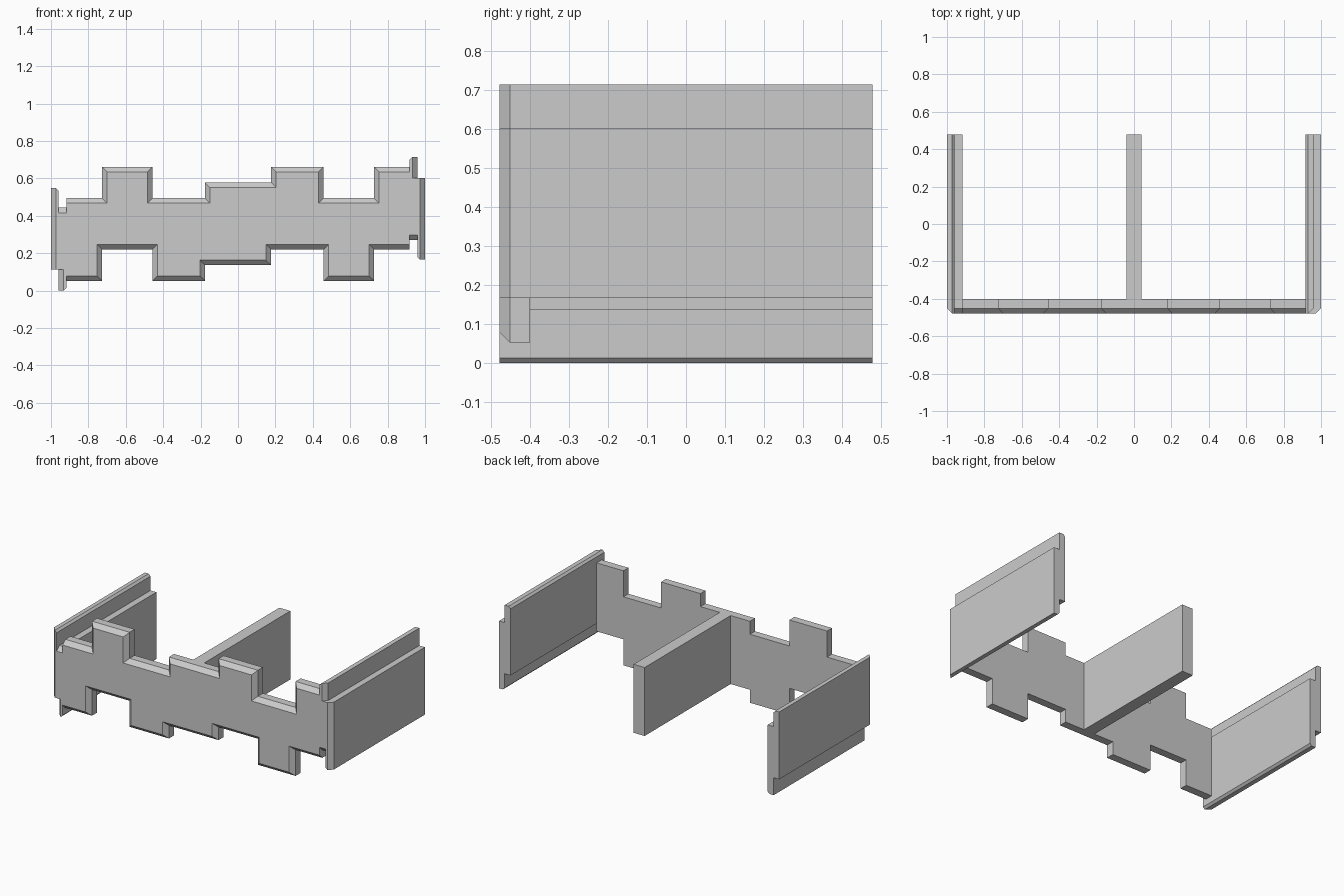
import bpy, bmesh
from mathutils import Matrix, Vector

cube = bpy.data.objects.get("Cube")
if cube:
    bpy.data.objects.remove(cube, do_unlink=True)

grey = bpy.data.materials.new("plain grey")
grey.use_nodes = True
grey.diffuse_color = (0.6, 0.6, 0.6, 1)
grey.node_tree.nodes["Principled BSDF"].inputs["Base Color"].default_value = (0.6, 0.6, 0.6, 1)

HEIGHT = 0.714
FRONT, BACK, PLATE_BACK = -0.478, 0.478, -0.40
CHAMFER, SMALL = 0.027, 0.013
# half turn about the depth axis through the middle of the frame
HALF_TURN = (Matrix.Translation((0, 0, HEIGHT / 2)) @ Matrix.Diagonal((-1, 1, -1, 1))
             @ Matrix.Translation((0, 0, -HEIGHT / 2)))


def finish(name, bm):
    bmesh.ops.recalc_face_normals(bm, faces=bm.faces)
    mesh = bpy.data.meshes.new(name)
    bm.to_mesh(mesh)
    bm.free()
    mesh.materials.append(grey)
    bpy.context.collection.objects.link(bpy.data.objects.new(name, mesh))


def box(name, lo, hi, cuts=(), turn=False):
    """Box with chamfered edges; each cut is (axis, value, axis, value, width)."""
    bm = bmesh.new()
    size = Vector(hi) - Vector(lo)
    centre = (Vector(hi) + Vector(lo)) / 2
    bmesh.ops.create_cube(bm, size=1, matrix=Matrix.Translation(centre) @ Matrix.Diagonal((*size, 1)))
    for a, va, b, vb, width in cuts:
        edges = [e for e in bm.edges
                 if all(abs(v.co[a] - va) < 1e-4 and abs(v.co[b] - vb) < 1e-4 for v in e.verts)]
        bmesh.ops.bevel(bm, geom=edges, offset=width, offset_type='OFFSET',
                        segments=1, affect='EDGES')
    if turn:
        bm.transform(HALF_TURN)
    finish(name, bm)


# Stepped front plate: top edge runs left to right, bottom edge is its half turn
END = 0.918
steps = [(-END, 0.494), (-0.727, 0.662), (-0.458, 0.494), (-0.177, 0.578),
         (0.177, 0.662), (0.458, 0.494), (0.727, 0.662)]
top = []
for i, (x, z) in enumerate(steps):
    x_next = steps[i + 1][0] if i + 1 < len(steps) else END
    top += [(x, z), (x_next, z)]
outline = top + [(-x, HEIGHT - z) for x, z in top]


def inset(points, d):
    """Move every edge inwards, except the two upright ends."""
    def shift(p, q):
        if abs(p[0] - q[0]) < 1e-6:
            if abs(abs(p[0]) - END) < 1e-6:
                return 0, 0
            return (d if q[1] > p[1] else -d), 0
        return 0, (-d if q[0] > p[0] else d)
    result = []
    for i, p in enumerate(points):
        before = shift(points[i - 1], p)
        after = shift(p, points[(i + 1) % len(points)])
        result.append((p[0] + before[0] + after[0], p[1] + before[1] + after[1]))
    return result


bm = bmesh.new()
rings = [[bm.verts.new((x, y, z)) for x, z in pts] for pts, y in
         ((outline, PLATE_BACK), (outline, FRONT + CHAMFER), (inset(outline, CHAMFER), FRONT))]
for ring_a, ring_b in zip(rings, rings[1:]):
    for i in range(len(outline)):
        j = (i + 1) % len(outline)
        bm.faces.new((ring_a[i], ring_a[j], ring_b[j], ring_b[i]))
bm.faces.new(rings[0])
bm.faces.new(rings[-1])
finish("front_plate", bm)

# Middle divider
box("middle_divider", (-0.039, PLATE_BACK, 0.136), (0.039, BACK, 0.578))

# Side walls: outer board, inner board and a free lip; the second wall is a half turn of the first
SEAM, LIP = -0.96, 0.113
for side, turn in (("right", False), ("left", True)):
    box(side + "_wall_outer_board", (-1, FRONT, LIP), (SEAM, BACK, 0.548),
        [(0, -1, 1, FRONT, CHAMFER), (0, SEAM, 2, 0.548, SMALL)], turn)
    box(side + "_wall_inner_board", (SEAM, FRONT, LIP), (-END, BACK, 0.443),
        [(1, FRONT, 2, 0.443, CHAMFER)], turn)
    box(side + "_wall_lip", (SEAM, FRONT, 0), (-END, BACK, LIP),
        [(0, SEAM, 1, FRONT, CHAMFER), (0, -END, 2, 0, SMALL)], turn)
